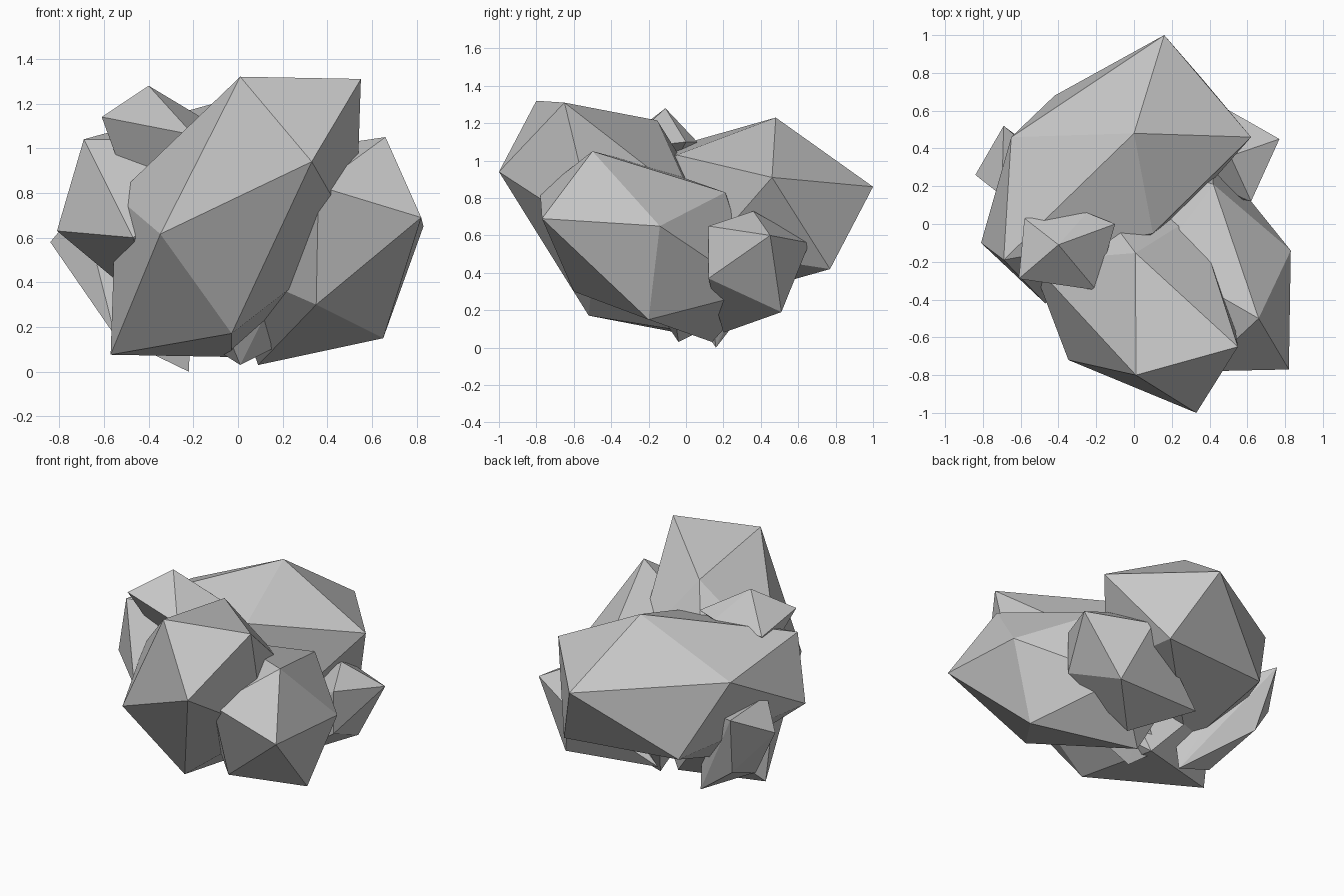
import bpy
import bmesh
from mathutils import Matrix, Vector

default_cube = bpy.data.objects.get("Cube")
if default_cube:
    bpy.data.objects.remove(default_cube, do_unlink=True)


def make_material(name, colour):
    material = bpy.data.materials.new(name)
    material.use_nodes = True
    material.diffuse_color = colour
    material.node_tree.nodes["Principled BSDF"].inputs["Base Color"].default_value = colour
    return material


stone_grey = make_material("stone grey", (0.57, 0.57, 0.57, 1))


def finish(bm, name):
    """Turn a bmesh into a flat shaded stone object."""
    bmesh.ops.recalc_face_normals(bm, faces=bm.faces)
    mesh = bpy.data.meshes.new(name)
    bm.to_mesh(mesh)
    bm.free()
    mesh.materials.append(stone_grey)
    stone = bpy.data.objects.new(name, mesh)
    bpy.context.scene.collection.objects.link(stone)
    return stone


def stretched_stone(name, centre, *corners):
    """Icosahedron stretched so that one face lands on three given corners."""
    bm = bmesh.new()
    bmesh.ops.create_icosphere(bm, subdivisions=1, radius=1)
    bm.faces.ensure_lookup_table()
    centre = Vector(centre)
    source = Matrix([v.co for v in bm.faces[0].verts]).transposed()
    target = Matrix([Vector(c) - centre for c in corners]).transposed()
    stretch = target @ source.inverted()
    bm.transform(Matrix.Translation(centre) @ stretch.to_4x4())
    return finish(bm, name)


def chipped_stone(name, corners):
    """Irregular convex stone wrapped around its corner points."""
    bm = bmesh.new()
    for corner in corners:
        bm.verts.new(corner)
    result = bmesh.ops.convex_hull(bm, input=bm.verts)
    unused = {g for g in result["geom_interior"] if isinstance(g, bmesh.types.BMVert)}
    bmesh.ops.delete(bm, geom=list(unused), context="VERTS")
    return finish(bm, name)


# Tall boulder at the front
stretched_stone("front_boulder", (-.01, -.337, .693),
                (.01, -.8, 1.32), (.55, -.65, 1.31), (.33, -1, .94))

# Boulder on the +x side: outer corners, then the buried ones
chipped_stone("side_boulder", [
    (.66, -.5, 1.05), (.82, -.77, .69), (.83, -.14, .65),
    (.42, .21, .83), (.65, -.2, .15), (.35, -.6, .3),
    (.41, .38, .3), (.09, .14, .03), (-.05, .36, .43),
    (-.06, -.25, .48), (.12, -.19, .97), (.36, -.78, .83)])

# Wide boulder at the back: crown, outer rim, then underside
chipped_stone("back_boulder", [
    (0, .48, 1.23), (.1, -.05, 1.03), (-.69, -.19, 1.04),
    (.16, 1, .86), (.62, .46, .91), (-.65, .46, .94), (-.81, -.1, .63),
    (.36, .77, .42), (-.42, .68, .45), (-.47, -.42, .6),
    (-.33, .1, .23), (.32, .12, .52)])

# Small stone on top, wedged between the boulders
chipped_stone("top_stone", [
    (-.4, -.11, 1.28), (-.61, -.29, 1.14), (-.2, -.35, 1.06),
    (-.1, 0, 1.1), (-.58, .03, 1.06), (-.25, .06, 1.1), (-.5, -.14, .84)])

# Small stone tucked under the back boulder on the +x side
chipped_stone("side_stone", [
    (.77, .45, .6), (.4, .66, .56), (.53, .51, .19), (.51, .36, .73),
    (.62, .12, .37), (.62, .12, .65), (.22, .2, .08), (-.11, .45, .23),
    (.2, .4, .4)])

# Small stone tucked under the back boulder on the -x side
chipped_stone("low_stone", [
    (-.84, .26, .58), (-.69, .52, .72), (-.62, .4, .31), (-.41, .3, .44),
    (-.55, .05, .16), (-.7, .15, .75), (-.22, .16, 0), (-.2, .1, .5)])

# Half hidden stone underneath, holding the pile up
chipped_stone("base_stone", [
    (.01, -.04, .03), (.15, -.05, .1), (.13, -.2, .27),
    (-.1, -.2, .3), (-.1, .1, .1), (.1, .2, .3)])
